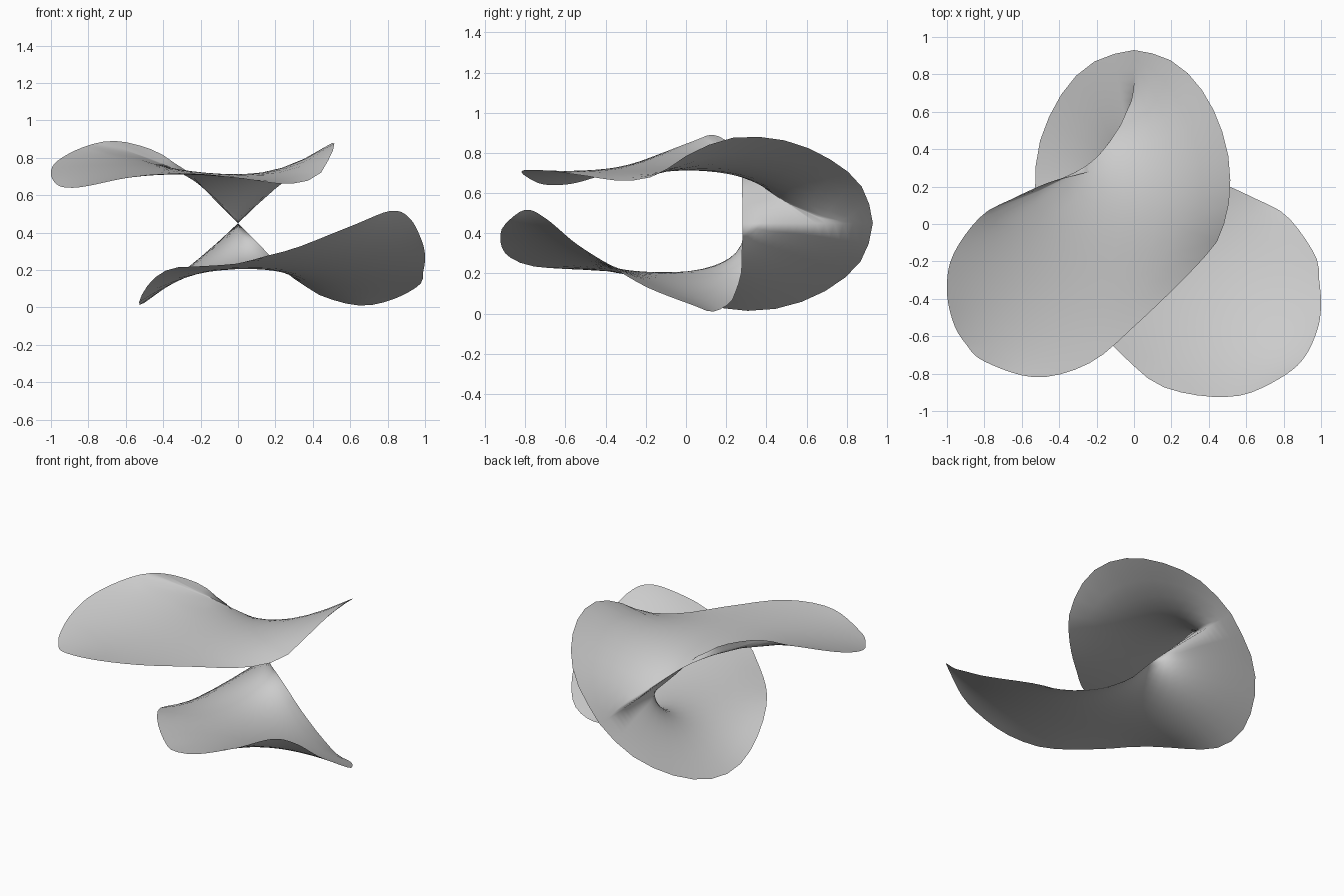
import bpy
import bmesh
import math
from mathutils import Vector

cube = bpy.data.objects.get("Cube")
if cube:
    bpy.data.objects.remove(cube, do_unlink=True)

MID_HEIGHT = 0.45      # height of the straight back line
HALF_COLUMNS = 36      # columns from the back line to one tip
ROWS = 18              # strips between outer and inner rim
STEPS = 8              # curve samples between rim points

# From back centre along the upper outer rim to the upper tip
UPPER_OUTER = [
    (0, .93, .45), (.12, .905, .565), (.23, .855, .66), (.33, .76, .74),
    (.41, .64, .81), (.47, .5, .86), (.505, .36, .88), (.515, .2, .87),
    (.5, .07, .82), (.46, -.06, .75), (.41, -.14, .69), (.25, -.31, .66),
    (.02, -.53, .69), (-.23, -.74, .715), (-.52, -.82, .705),
    (-.8, -.735, .65), (-.9, -.64, .64)]
# From the upper tip along the inner rim to the pinch
UPPER_INNER = [
    (-.965, -.53, .655), (-1, -.36, .71), (-.97, -.17, .78), (-.82, .04, .86),
    (-.65, .135, .89), (-.45, .225, .84), (-.33, .255, .765),
    (-.25, .275, .71), (-.13, .28, .58), (0, .28, .45)]
# End of the lower inner rim, up to the lower tip
LOWER_INNER = [(.99, -.3, .19), (1, -.42, .265), (.985, -.55, .35),
               (.92, -.7, .475)]
# From the lower tip along the outer rim to the back centre
LOWER_OUTER = [
    (.82, -.8, .517), (.63, -.9, .445), (.48, -.925, .385), (.3, -.91, .315),
    (.13, -.86, .27), (0, -.76, .235), (-.2, -.56, .22), (-.35, -.37, .21),
    (-.45, -.18, .155), (-.51, .02, .075), (-.53, .2, .022),
    (-.52, .36, .015), (-.485, .5, .035), (-.42, .64, .085),
    (-.34, .76, .155), (-.235, .855, .24), (-.12, .905, .335)]


def half_turn(p):
    """Rotate a point by half a turn about the back line."""
    return (-p[0], p[1], 2 * MID_HEIGHT - p[2])


def smooth_loop(points):
    """Catmull-Rom samples through a closed loop."""
    result, count = [], len(points)
    for i in range(count):
        a, b, c, d = (points[(i + k) % count] for k in (-1, 0, 1, 2))
        for j in range(STEPS):
            t = j / STEPS
            result.append(b + 0.5 * t * (c - a + t * (
                2 * a - 5 * b + 4 * c - d + t * (3 * (b - c) + d - a))))
    return result + result[:1]


def resample(path, fractions):
    """Points on a polyline at the given fractions of its length."""
    lengths = [0.0]
    for a, b in zip(path, path[1:]):
        lengths.append(lengths[-1] + (b - a).length)
    result, seg = [], 0
    for f in fractions:
        target = f * lengths[-1]
        while seg < len(path) - 2 and lengths[seg + 1] < target:
            seg += 1
        t = (target - lengths[seg]) / (lengths[seg + 1] - lengths[seg])
        result.append(path[seg].lerp(path[seg + 1], min(t, 1.0)))
    return result


def cotangent(a, b, apex):
    u, v = a - apex, b - apex
    return u.dot(v) / max(u.cross(v).length, 1e-9)


def relax(verts, tris, fixed, rounds=40, sweeps=10):
    """Pull the sheet tight between its rims, like a soap film."""
    for _ in range(rounds):
        weights = [{} for _ in verts]
        for tri in tris:
            for k in range(3):
                i, j, apex = tri[k], tri[k - 2], tri[k - 1]
                w = cotangent(verts[i], verts[j], verts[apex])
                weights[i][j] = weights[i].get(j, 0) + w
                weights[j][i] = weights[j].get(i, 0) + w
        for _ in range(sweeps):
            for i, links in enumerate(weights):
                if i in fixed:
                    continue
                total, acc = 0.0, Vector()
                for j, w in links.items():
                    w = max(w, 0.02)
                    acc += verts[j] * w
                    total += w
                verts[i] = acc / total


# Closed rim, split at the tips and the pinch into four matched paths
points = UPPER_OUTER + UPPER_INNER
points += [half_turn(p) for p in reversed(UPPER_INNER[2:-1])] + LOWER_INNER
upper_tip = (len(UPPER_OUTER) - 1) * STEPS
pinch = upper_tip + len(UPPER_INNER) * STEPS
lower_tip = (len(points) - 1) * STEPS
rim = smooth_loop([Vector(p) for p in points + LOWER_OUTER])
spacing = [math.sin(math.pi / 2 * k / HALF_COLUMNS)
           for k in range(HALF_COLUMNS + 1)]
upper_outer = resample(rim[:upper_tip + 1], spacing)
upper_inner = resample(rim[upper_tip:pinch + 1][::-1], spacing)
lower_inner = resample(rim[pinch:lower_tip + 1], spacing)
lower_outer = resample(rim[lower_tip:][::-1], spacing)

# Grid of points spanning the rims, with one point at each tip
outer = lower_outer[:0:-1] + upper_outer
inner = lower_inner[:0:-1] + upper_inner
verts, fixed, columns = [], set(), []
for k, (a, b) in enumerate(zip(outer, inner)):
    first = len(verts)
    if k in (0, 2 * HALF_COLUMNS):
        columns.append([first] * (ROWS + 1))
        fixed.add(first)
        verts.append(a)
        continue
    columns.append(list(range(first, first + ROWS + 1)))
    fixed.update((first, first + ROWS))
    verts += [b.lerp(a, (1 - r / ROWS) ** 1.4) for r in range(ROWS + 1)]
# The back line stays straight
fixed.update(columns[HALF_COLUMNS])

tris = []
for left, right in zip(columns, columns[1:]):
    for r in range(ROWS):
        a, b, c, d = left[r], right[r], right[r + 1], left[r + 1]
        tris += [t for t in ((a, b, c), (a, c, d)) if len(set(t)) == 3]
relax(verts, tris, fixed)

# Twisted sheet
bm = bmesh.new()
corners = [bm.verts.new(v) for v in verts]
for t in tris:
    bm.faces.new([corners[i] for i in t]).smooth = True
mesh = bpy.data.meshes.new("twisted_sheet")
bm.to_mesh(mesh)
bm.free()
sheet = bpy.data.objects.new("twisted_sheet", mesh)
bpy.context.collection.objects.link(sheet)

# Plain grey material
grey = bpy.data.materials.new("light_grey")
grey.use_nodes = True
grey.diffuse_color = (0.6, 0.6, 0.6, 1)
shader = next(n for n in grey.node_tree.nodes if n.type == 'BSDF_PRINCIPLED')
shader.inputs["Base Color"].default_value = grey.diffuse_color
mesh.materials.append(grey)
